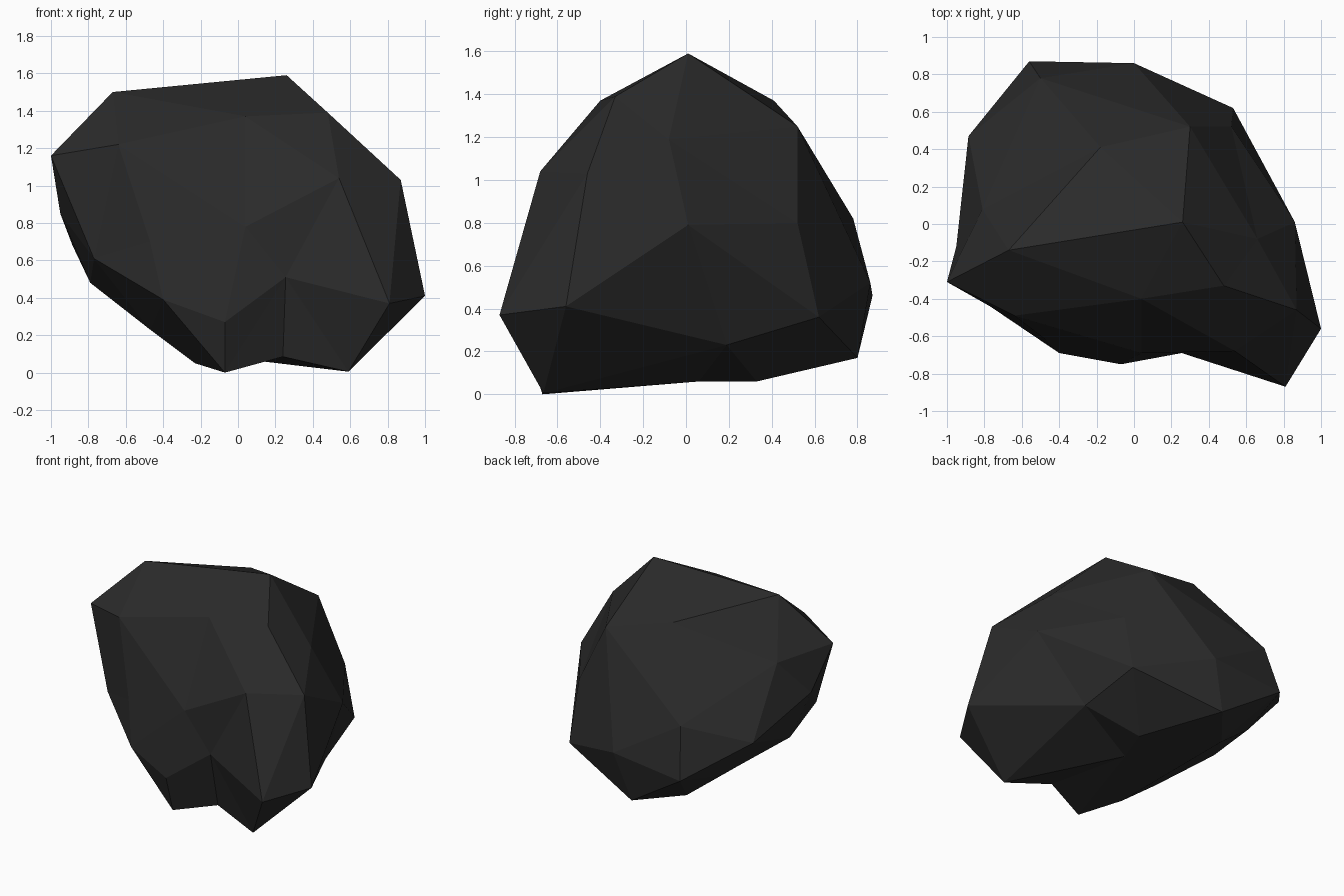
import bpy
import bmesh
from mathutils import Vector

if "Cube" in bpy.data.objects:
    bpy.data.objects.remove(bpy.data.objects["Cube"])

# Corner points of the boulder, grouped by region
CROWN = [(.26, .01, 1.59), (-.67, -.14, 1.50), (.48, -.33, 1.39), (.04, -.40, 1.37),
         (.66, -.08, 1.19), (-.18, .41, 1.37), (.30, .52, 1.25), (-1, -.31, 1.16),
         (-.64, -.49, 1.22), (-.81, .08, 1.11)]
FRONT = [(.54, -.68, 1.04), (.04, -.69, .78), (-.47, -.62, .70), (-.40, -.69, .39),
         (-.07, -.75, .27), (.24, -.58, .085), (.81, -.87, .37)]
HOLLOW = (.255, -.69, .51)  # top of the front dent
SIDES = [(.87, -.46, 1.03), (.86, .01, .79), (1, -.56, .41), (-.77, -.44, .61),
         (-.95, -.12, .85), (-.885, .47, .68), (-.79, -.10, .48)]
BACK = [(-.50, .78, .82), (-.56, .87, .46), (0, .86, .52), (.53, .62, .36),
        (.52, .52, .80), (-.11, .80, .17)]
BASE = [(.59, -.665, .005), (-.07, -.67, 0), (.59, .19, .23), (.23, .33, .06),
        (.13, .06, .06), (-.23, -.40, .05), (-.47, -.33, .23), (-.355, .50, .16),
        (-.61, .47, .36)]

points = [Vector(p) for p in CROWN + FRONT + SIDES + BACK + BASE + [HOLLOW]]
centre = Vector((0, 0, .75))


def inflate(p):
    """Push a point most of the way to a round ball."""
    d = p - centre
    return centre + d.normalized() * d.length ** .2


lifted = [inflate(p) for p in points]
lifted[-1] += (lifted[-1] - centre) * .07

# Wrap a skin round the inflated points, then drop them back to make the dents
for step in range(60):
    bm = bmesh.new()
    verts = [bm.verts.new(p) for p in lifted]
    bmesh.ops.convex_hull(bm, input=verts, use_existing_faces=False)
    missed = [i for i, v in enumerate(verts) if not (v.is_valid and v.link_faces)]
    if not missed or step == 59:
        break
    for i in missed:
        lifted[i] += (lifted[i] - centre) * .01
    bm.free()

bmesh.ops.recalc_face_normals(bm, faces=bm.faces)
for v, p in zip(verts, points):
    if v.is_valid:
        v.co = p
bmesh.ops.delete(bm, geom=[v for v in bm.verts if not v.link_faces], context='VERTS')

mesh = bpy.data.meshes.new("boulder")
bm.to_mesh(mesh)
bm.free()
boulder = bpy.data.objects.new("boulder", mesh)
bpy.context.collection.objects.link(boulder)

# Dark stone
stone = bpy.data.materials.new("dark_stone")
stone.diffuse_color = (.023, .023, .023, 1)
stone.use_nodes = True
stone.node_tree.nodes["Principled BSDF"].inputs["Base Color"].default_value = stone.diffuse_color
mesh.materials.append(stone)
